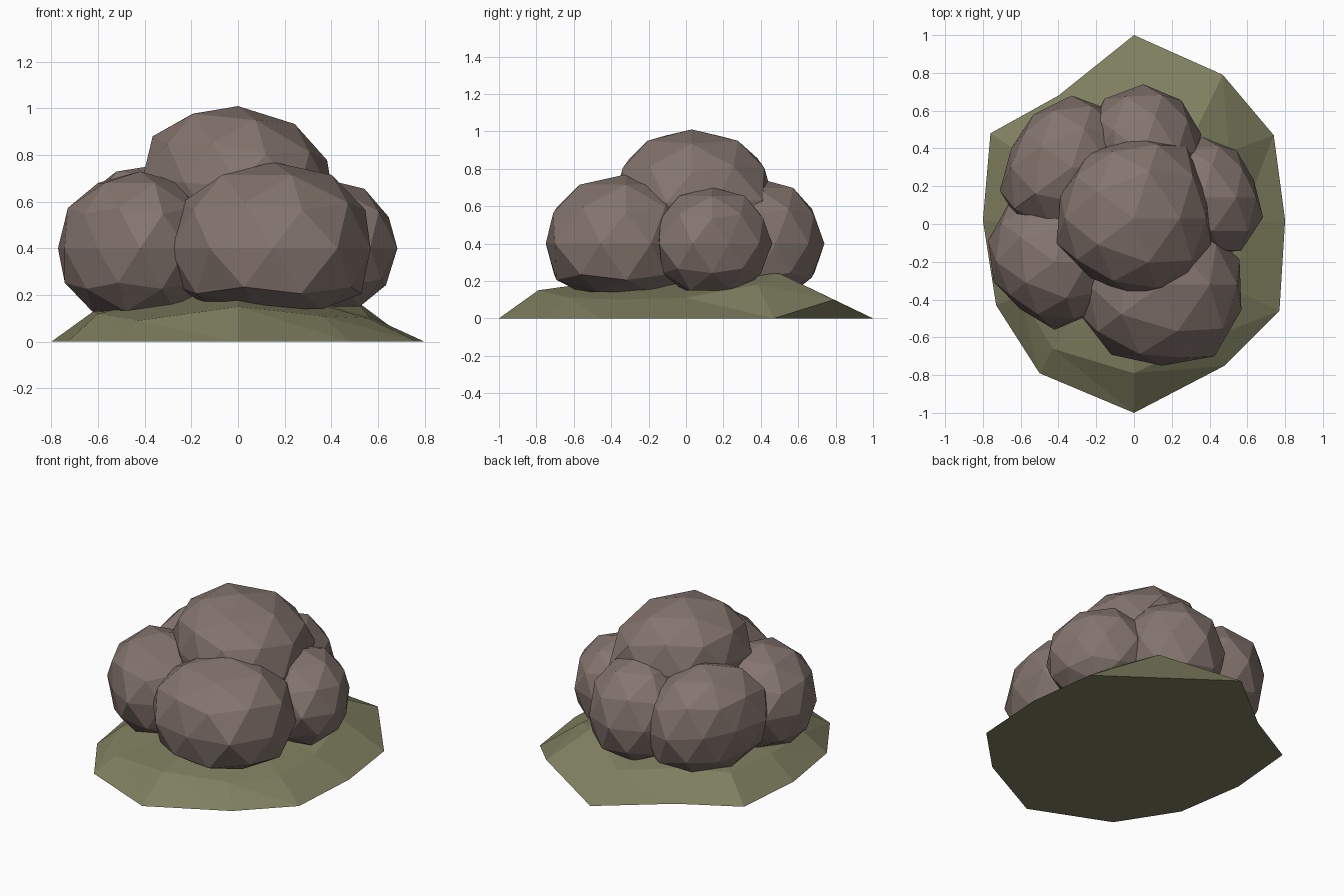
import bpy, bmesh
from math import atan2, degrees, hypot

if "Cube" in bpy.data.objects:
    bpy.data.objects.remove(bpy.data.objects["Cube"])


def material(name, rgb):
    m = bpy.data.materials.new(name)
    m.diffuse_color = (*rgb, 1)
    m.use_nodes = True
    m.node_tree.nodes["Principled BSDF"].inputs["Base Color"].default_value = m.diffuse_color
    return m


ROCK = material("brown_rock", (0.23, 0.175, 0.155))
MOSS = material("olive_ground", (0.21, 0.21, 0.115))


def add_object(name, bm, mat):
    bmesh.ops.recalc_face_normals(bm, faces=bm.faces)
    mesh = bpy.data.meshes.new(name)
    bm.to_mesh(mesh)
    bm.free()
    mesh.materials.append(mat)
    ob = bpy.data.objects.new(name, mesh)
    bpy.context.collection.objects.link(ob)


def boulder(name, centre, rz, radii, tilt=0.0, floor=0.14):
    """Icosphere whose plan follows ten radii at 18, 54, 90 ... degrees."""
    bm = bmesh.new()
    bmesh.ops.create_icosphere(bm, subdivisions=2, radius=1)
    cx, cy, cz = centre
    for v in bm.verts:
        x, y, z = v.co
        d = hypot(x, y)
        if d > 1e-4:
            t = ((degrees(atan2(y, x)) - 18) % 360) / 36
            i, f = int(t) % 10, t - int(t)
            r = radii[i] * (1 - f) + radii[(i + 1) % 10] * f
            k = r * d ** 0.85 / d          # slightly boxy shoulders
            x, y = x * k, y * k
        v.co = (cx + x, cy + y, max(cz + z * rz + tilt * x, floor))
    add_object(name, bm, ROCK)


# Boulders around the pile and one on top
boulder("front_boulder", (0.15, -0.32, 0.40), 0.37,
        [.43, .38, .38, .38, .43, .47, .46, .43, .47, .44])
boulder("left_boulder", (-0.42, -0.20, 0.40), 0.33,
        [.30, .32, .35, .40, .37, .34, .31, .36, .34, .30], floor=0.13)
boulder("back_left_boulder", (-0.33, 0.30, 0.40), 0.36,
        [.36, .37, .38, .345, .335, .40, .42, .36, .35, .35], tilt=-0.12)
boulder("back_boulder", (0.05, 0.38, 0.40), 0.35,
        [.32, .34, .36, .35, .32, .30, .30, .30, .30, .30])
boulder("right_boulder", (0.36, 0.14, 0.40), 0.30,
        [.29, .31, .32, .30, .30, .30, .28, .29, .35, .34], floor=0.15)
boulder("top_boulder", (0.0, 0.03, 0.66), 0.35,
        [.41, .47, .43, .42, .41, .43, .39, .41, .44, .43], tilt=-0.10)

# Ground mound: outer rim, inner rim and a crown point
RIM = [(0, 1, 0), (.47, .79, .1), (.74, .47, 0), (.8, .02, 0),
       (.77, -.46, 0), (.48, -.75, 0), (0, -1, 0), (-.5, -.79, 0),
       (-.73, -.43, 0), (-.8, .02, 0), (-.76, .48, 0), (-.4, .68, 0)]
INNER = [(0, .72, .13), (.33, .5, .24), (.5, .38, .18), (.56, 0, .11),
         (.56, -.36, .10), (.36, -.62, .11), (0, -.79, .15), (-.43, -.66, .09),
         (-.6, -.38, .12), (-.62, 0, .13), (-.58, .36, .13), (-.33, .5, .15)]
bm = bmesh.new()
outer = [bm.verts.new(p) for p in RIM]
inner = [bm.verts.new(p) for p in INNER]
crown = bm.verts.new((0, 0, 0.26))
for i in range(12):
    j = (i + 1) % 12
    bm.faces.new((outer[i], outer[j], inner[j]))
    bm.faces.new((outer[i], inner[j], inner[i]))
    bm.faces.new((inner[i], inner[j], crown))
bm.faces.new((outer[0], outer[2], outer[1]))          # raised rim corner
bm.faces.new([v for v in outer if v is not outer[1]])  # underside
add_object("ground_mound", bm, MOSS)
